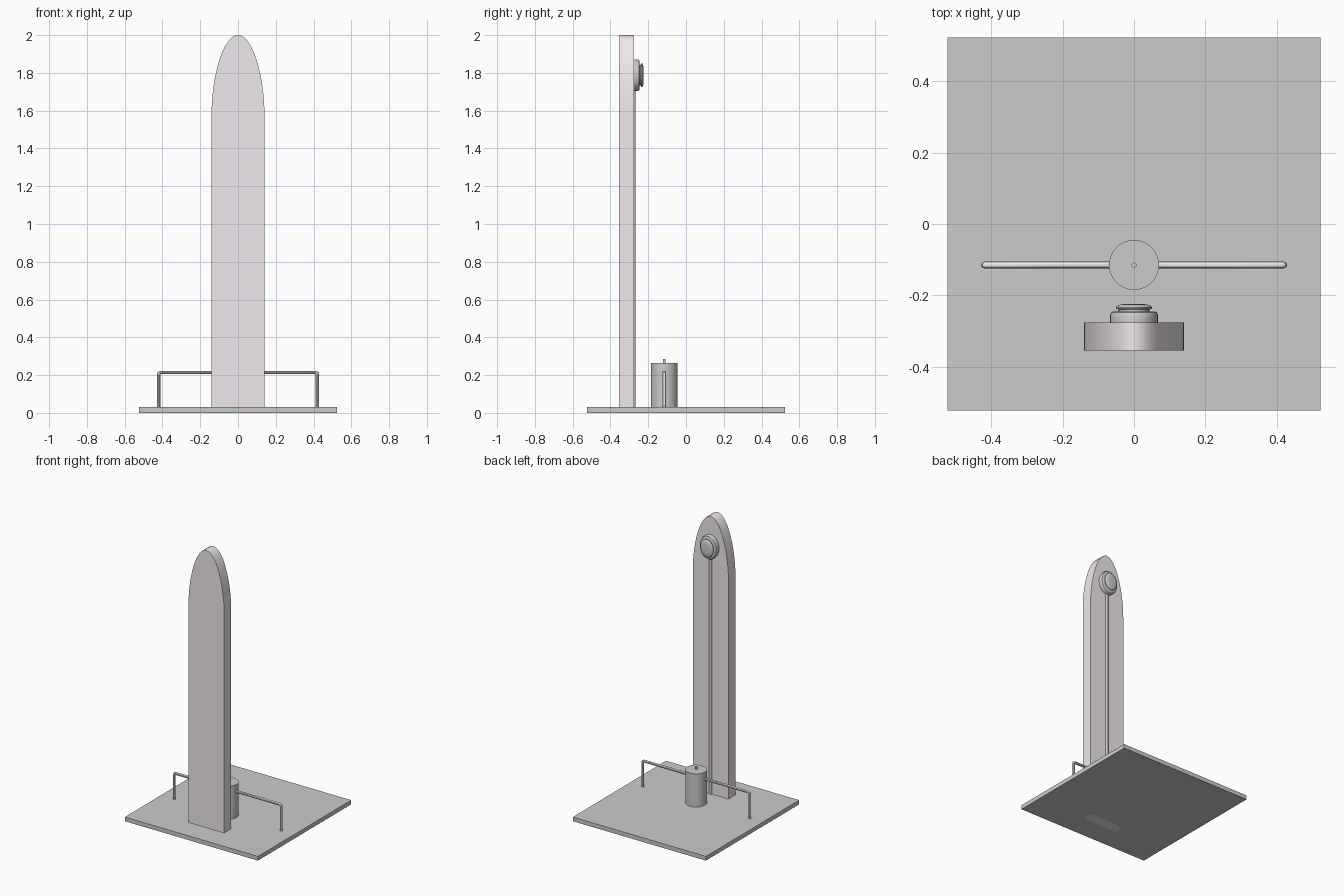
import bpy, bmesh, math
from mathutils import Matrix

if "Cube" in bpy.data.objects:
    bpy.data.objects.remove(bpy.data.objects["Cube"])

tint = bpy.data.materials.new("pale_rose")
tint.diffuse_color = (0.87, 0.81, 0.85, 1)
tint.use_nodes = True
tint.node_tree.nodes["Principled BSDF"].inputs["Base Color"].default_value = tint.diffuse_color


def finish(ob, mat=None, smooth=True):
    if mat:
        ob.data.materials.append(mat)
    if smooth:
        bpy.ops.object.select_all(action='DESELECT')
        ob.select_set(True)
        bpy.context.view_layer.objects.active = ob
        bpy.ops.object.shade_smooth_by_angle(angle=math.radians(35))
    return ob


def from_bmesh(name, bm, mat=None, smooth=True):
    bmesh.ops.recalc_face_normals(bm, faces=bm.faces)
    me = bpy.data.meshes.new(name)
    bm.to_mesh(me)
    bm.free()
    ob = bpy.data.objects.new(name, me)
    bpy.context.collection.objects.link(ob)
    return finish(ob, mat, smooth)


def cylinder(name, r, x, y, z0, z1, seg=32):
    bpy.ops.mesh.primitive_cylinder_add(vertices=seg, radius=r, depth=z1 - z0,
                                        location=(x, y, (z0 + z1) / 2))
    ob = bpy.context.object
    ob.name = name
    return finish(ob)


def tube(name, points, r, mat):
    cu = bpy.data.curves.new(name, 'CURVE')
    cu.dimensions = '3D'
    cu.bevel_depth = r
    cu.bevel_resolution = 3
    cu.use_fill_caps = True
    sp = cu.splines.new('POLY')
    sp.points.add(len(points) - 1)
    for p, co in zip(sp.points, points):
        p.co = (*co, 1)
    ob = bpy.data.objects.new(name, cu)
    bpy.context.collection.objects.link(ob)
    bpy.ops.object.select_all(action='DESELECT')
    ob.select_set(True)
    bpy.context.view_layer.objects.active = ob
    bpy.ops.object.convert(target='MESH')
    return finish(bpy.context.object, mat)


# square floor plate
bpy.ops.mesh.primitive_cube_add(size=1, location=(0, 0, 0.015))
base = bpy.context.object
base.name = "base_plate"
base.scale = (1.046, 1.046, 0.03)

# upright panel with pointed-round top
half = []
N = 12
for i in range(N + 1):
    t = i / N
    s = 1 - t
    x = 0.14 * s**3 + 3 * 0.14 * s * s * t + 3 * 0.08 * s * t * t
    z = 1.58 * s**3 + 3 * 1.78 * s * s * t + 3 * 2.0 * s * t * t + 2.0 * t**3
    half.append((x, z))
outline = [(0.14, 0)] + half + [(-x, z) for x, z in half[-2::-1]] + [(-0.14, 0)]
bm = bmesh.new()
face = bm.faces.new([bm.verts.new((x, -0.355, z)) for x, z in outline])
ext = bmesh.ops.extrude_face_region(bm, geom=[face])
bmesh.ops.translate(bm, vec=(0, 0.079, 0),
                    verts=[v for v in ext['geom'] if isinstance(v, bmesh.types.BMVert)])
from_bmesh("upright_panel", bm, tint)

# riser pipe on the back of the panel
cylinder("riser_pipe", 0.01, 0, -0.277, 0.03, 1.75, 16)

# oval head: stepped profile (radius, height) spun, stretched, turned to face +y
profile = [(0, 0), (0.067, 0), (0.067, 0.022), (0.064, 0.028), (0.058, 0.031),
           (0.043, 0.031), (0.043, 0.036), (0.05, 0.038), (0.051, 0.042),
           (0.048, 0.046), (0.038, 0.05), (0.02, 0.052), (0, 0.052)]
bm = bmesh.new()
vs = [bm.verts.new((r, 0, h)) for r, h in profile]
edges = [bm.edges.new(p) for p in zip(vs, vs[1:])]
bmesh.ops.spin(bm, geom=vs + edges, axis=(0, 0, 1), cent=(0, 0, 0),
               angle=2 * math.pi, steps=32)
bmesh.ops.remove_doubles(bm, verts=bm.verts, dist=1e-5)
bm.transform(Matrix.Translation((0, -0.276, 1.788)) @ Matrix.Diagonal((1, 1, 1.25, 1))
             @ Matrix.Rotation(-math.pi / 2, 4, 'X'))
from_bmesh("oval_head", bm)

# central post with small pin
Y = -0.115
cylinder("centre_post", 0.07, 0, Y, 0.0, 0.265, 48)
cylinder("post_pin", 0.007, 0, Y, 0.26, 0.284, 12)

# side rails bending down to the plate
for name, s in (("left_rail", -1), ("right_rail", 1)):
    tube(name, [(0, Y, 0.214), (s * 0.408, Y, 0.214), (s * 0.418, Y, 0.211),
                (s * 0.42, Y, 0.2), (s * 0.42, Y, 0.025)], 0.0095, tint)
